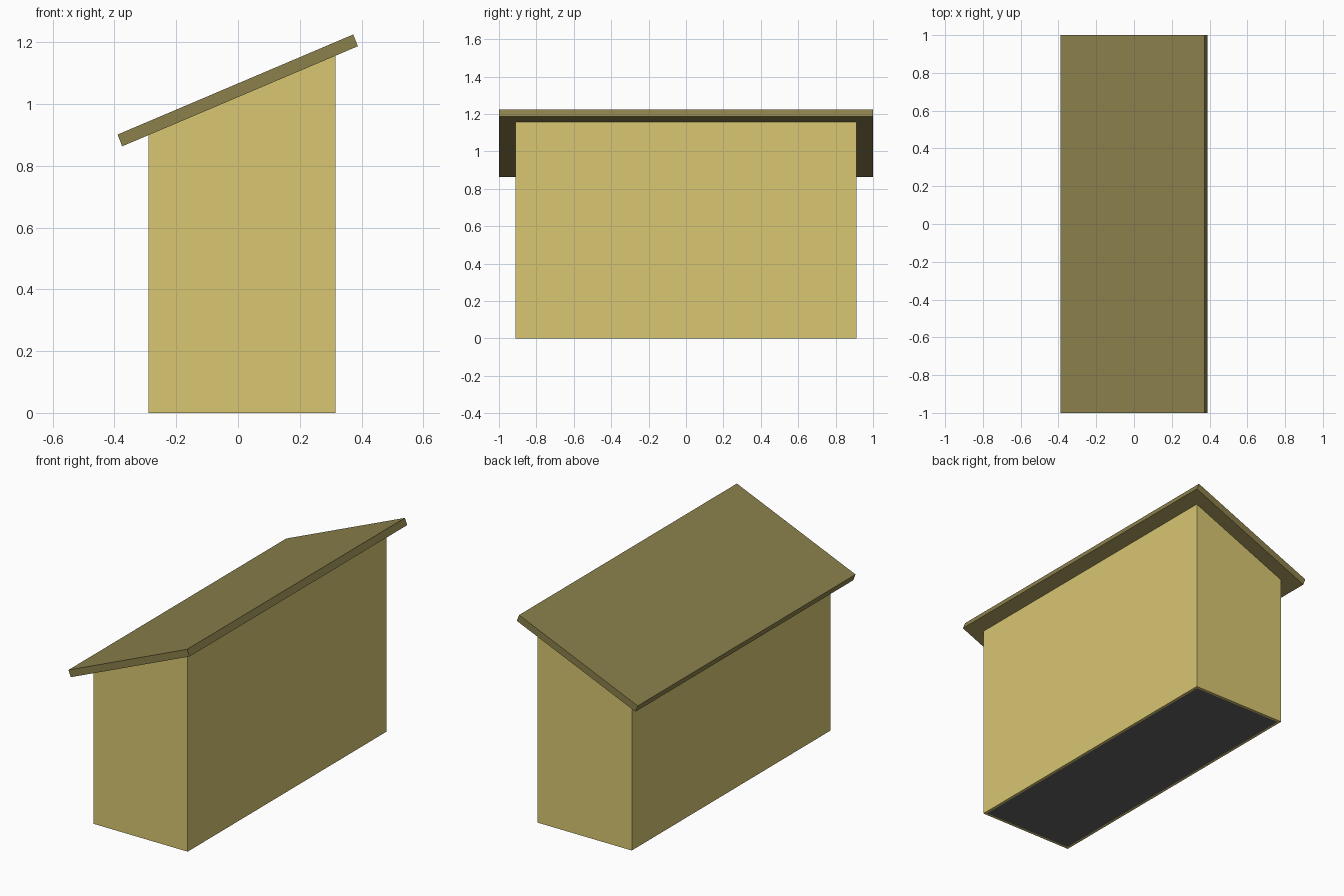
import bpy, bmesh

if "Cube" in bpy.data.objects:
    bpy.data.objects.remove(bpy.data.objects["Cube"])


def srgb(hexcode):
    vals = [int(hexcode[i:i + 2], 16) / 255 for i in (0, 2, 4)]
    return [v / 12.92 if v < 0.04045 else ((v + 0.055) / 1.055) ** 2.4 for v in vals] + [1]


def material(name, hexcode):
    m = bpy.data.materials.new(name)
    m.diffuse_color = srgb(hexcode)
    m.use_nodes = True
    m.node_tree.nodes["Principled BSDF"].inputs["Base Color"].default_value = m.diffuse_color
    return m


def extrude_profile(name, profile, half, mat):
    """Extrude an x-z profile along y from -half to half."""
    bm = bmesh.new()
    face = bm.faces.new([bm.verts.new((x, -half, z)) for x, z in profile])
    ext = bmesh.ops.extrude_face_region(bm, geom=[face])
    verts = [g for g in ext["geom"] if isinstance(g, bmesh.types.BMVert)]
    bmesh.ops.translate(bm, verts=verts, vec=(0, 2 * half, 0))
    bmesh.ops.recalc_face_normals(bm, faces=bm.faces)
    mesh = bpy.data.meshes.new(name)
    bm.to_mesh(mesh)
    bm.free()
    mesh.materials.append(mat)
    ob = bpy.data.objects.new(name, mesh)
    bpy.context.collection.objects.link(ob)
    return ob


wood = material("pale_wood", "d8c772")
roofing = material("roof_brown", "8b804c")
dark = material("floor_grey", "626262")

X0, X1, HALF, T = -0.29, 0.315, 0.912, 0.015
SLOPE = (1.187 - 0.863) / (0.388 + 0.375)


def eave(x):
    """Height of the roof underside at x."""
    return 0.863 + (x + 0.375) * SLOPE


# Low and high long walls
for name, a, b in (("low_wall", X0, X0 + T), ("high_wall", X1 - T, X1)):
    extrude_profile(name, [(a, 0), (b, 0), (b, eave(b)), (a, eave(a))], HALF, wood)

# Sloped-top end walls between the long walls
a, b = X0 + T, X1 - T
for name, side in (("front_wall", -1), ("back_wall", 1)):
    wall = extrude_profile(name, [(a, 0), (b, 0), (b, eave(b)), (a, eave(a))], T / 2, wood)
    wall.location.y = side * (HALF - T / 2)

# Dark floor fitted inside the walls
extrude_profile("floor", [(a, 0), (b, 0), (b, 0.03), (a, 0.03)], HALF - T, dark)

# Overhanging tilted roof slab
extrude_profile("roof", [(-0.375, 0.863), (0.388, 1.187), (0.373, 1.225), (-0.39, 0.901)], 1.0, roofing)
